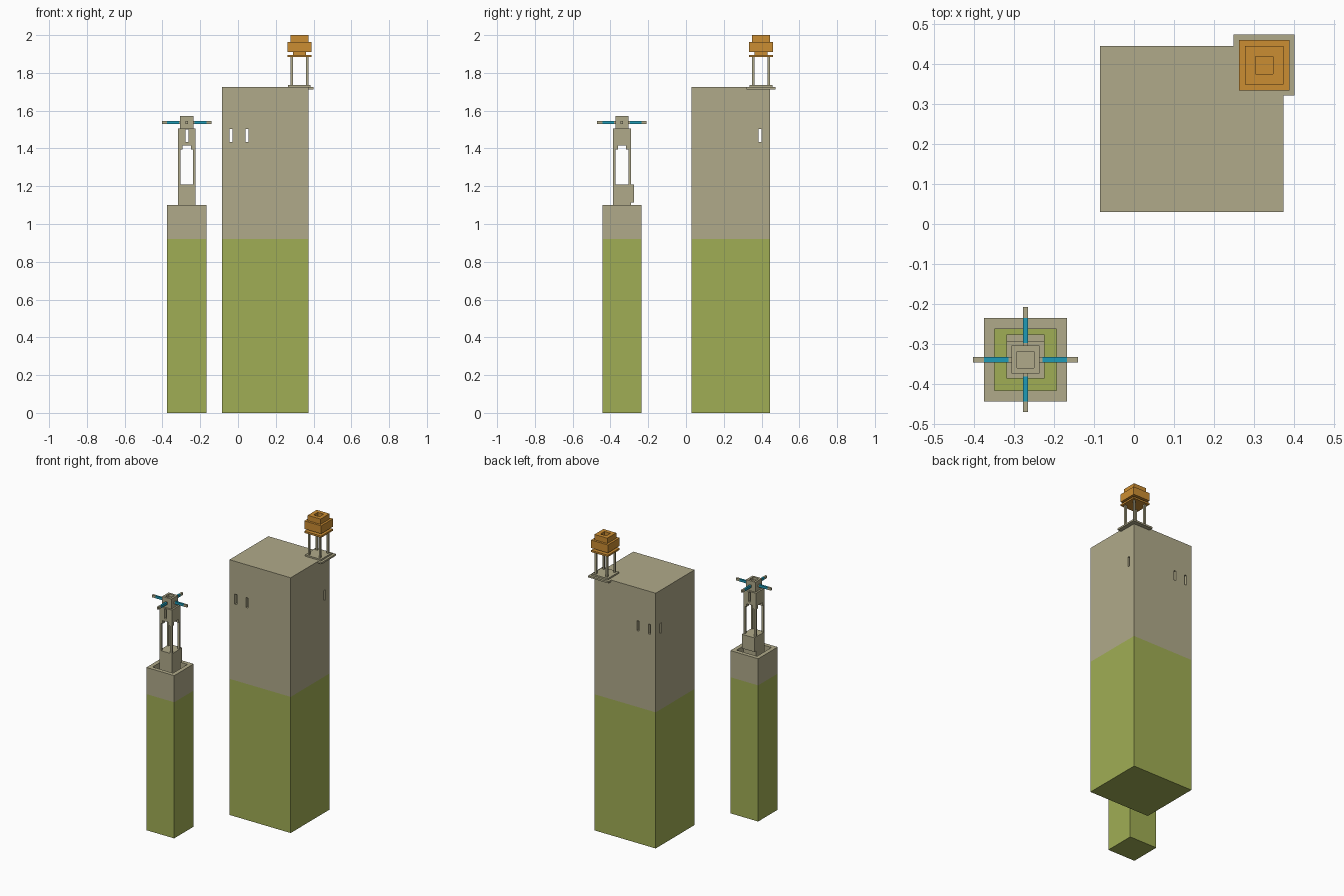
import bpy, bmesh

if "Cube" in bpy.data.objects:
    bpy.data.objects.remove(bpy.data.objects["Cube"])


def material(name, rgb):
    m = bpy.data.materials.new(name)
    m.diffuse_color = (*rgb, 1)
    m.use_nodes = True
    m.node_tree.nodes["Principled BSDF"].inputs["Base Color"].default_value = m.diffuse_color
    return m


STONE = material("stone", (0.434, 0.402, 0.254))
GREEN = material("moss_green", (0.352, 0.423, 0.089))
ORANGE = material("orange", (0.597, 0.266, 0.032))
TEAL = material("teal", (0.013, 0.33, 0.47))


def box(name, x0, x1, y0, y1, z0, z1, mats, split=None):
    bm = bmesh.new()
    bmesh.ops.create_cube(bm, size=1)
    for v in bm.verts:
        v.co = (x1 if v.co.x > 0 else x0, y1 if v.co.y > 0 else y0, z1 if v.co.z > 0 else z0)
    if split:
        bmesh.ops.bisect_plane(bm, geom=bm.verts[:] + bm.edges[:] + bm.faces[:],
                               plane_co=(0, 0, split), plane_no=(0, 0, 1))
    me = bpy.data.meshes.new(name)
    bm.to_mesh(me)
    bm.free()
    for m in mats:
        me.materials.append(m)
    ob = bpy.data.objects.new(name, me)
    bpy.context.collection.objects.link(ob)
    return ob


def block(name, c, hx, hy, z0, z1, mat=STONE):
    return box(name, c[0] - hx, c[0] + hx, c[1] - hy, c[1] + hy, z0, z1, [mat])


def cut(ob, cutter):
    cutter.hide_render = True
    mod = ob.modifiers.new("cut", 'BOOLEAN')
    mod.operation, mod.solver, mod.object = 'DIFFERENCE', 'EXACT', cutter
    bpy.context.view_layer.objects.active = ob
    bpy.ops.object.modifier_apply(modifier=mod.name)
    bpy.data.objects.remove(cutter)


def paint_base(ob, level):
    for p in ob.data.polygons:
        p.material_index = 1 if p.center.z < level else 0


LEVEL = 0.92
SIGNS = [(a, b) for a in (-1, 1) for b in (-1, 1)]

# tall tower with through slots
tall = box("tall_tower", -0.085, 0.373, 0.03, 0.445, 0, 1.725, [STONE, GREEN], LEVEL)
for x in (-0.038, 0.047):
    cut(tall, block("slot_cutter", (x, 0.24), 0.008, 0.5, 1.435, 1.503))
cut(tall, block("slot_cutter", (0.14, 0.393), 0.5, 0.008, 1.435, 1.503))
paint_base(tall, LEVEL)

# lantern on the corner of the tall tower
L = (0.325, 0.397)
block("lantern_base", L, 0.076, 0.076, 1.713, 1.7245)
block("lantern_step", L, 0.06, 0.06, 1.7245, 1.735)
for i, (a, b) in enumerate(SIGNS):
    block(f"lantern_post_{i}", (L[0] + a * 0.041, L[1] + b * 0.041), 0.006, 0.006, 1.735, 1.884)
block("lantern_plate", L, 0.063, 0.063, 1.883, 1.895, ORANGE)
block("lantern_neck", L, 0.035, 0.035, 1.895, 1.91, ORANGE)
block("lantern_body", L, 0.063, 0.063, 1.91, 1.964, ORANGE)
crown = block("lantern_crown", L, 0.048, 0.048, 1.964, 2.0, ORANGE)
cut(crown, block("crown_cutter", L, 0.022, 0.022, 1.975, 2.1, ORANGE))

# small tower with sunken top
S = (-0.271, -0.339)
small = box("small_tower", S[0] - 0.104, S[0] + 0.104, S[1] - 0.104, S[1] + 0.104,
            0, 1.10, [STONE, GREEN], LEVEL)
cut(small, block("top_cutter", S, 0.077, 0.077, LEVEL - 0.002, 1.2))
paint_base(small, LEVEL - 0.001)

# belfry with arched openings on four sides and a slot front to back
belfry = block("belfry", S, 0.047, 0.047, LEVEL - 0.002, 1.505)
for hx, hy in ((1, 0), (0, 1)):
    for w, z0, z1 in ((0.034, 1.21, 1.395), (0.022, 1.3, 1.416)):
        cut(belfry, block("arch_cutter", S, 0.2 if hx else w, 0.2 if hy else w, z0, z1))
cut(belfry, block("slot_cutter", S, 0.008, 0.2, 1.435, 1.5))
block("belfry_back_ledge", (S[0], S[1] + 0.0545), 0.047, 0.0085, 1.115, 1.21)

# cap and four arms
cap = block("cap", S, 0.035, 0.035, 1.505, 1.572)
cut(cap, block("cap_cutter", S, 0.021, 0.021, 1.555, 1.7))
for i, (dx, dy) in enumerate(((1, 0), (-1, 0), (0, 1), (0, -1))):
    for part, r0, r1, mat in (("arm_root", 0.03, 0.042, STONE), ("arm", 0.042, 0.104, TEAL),
                              ("arm_tip", 0.104, 0.131, STONE)):
        r, h = (r0 + r1) / 2, (r1 - r0) / 2
        block(f"{part}_{i}", (S[0] + dx * r, S[1] + dy * r),
              h if dx else 0.0065, h if dy else 0.0065, 1.53, 1.546, mat)
